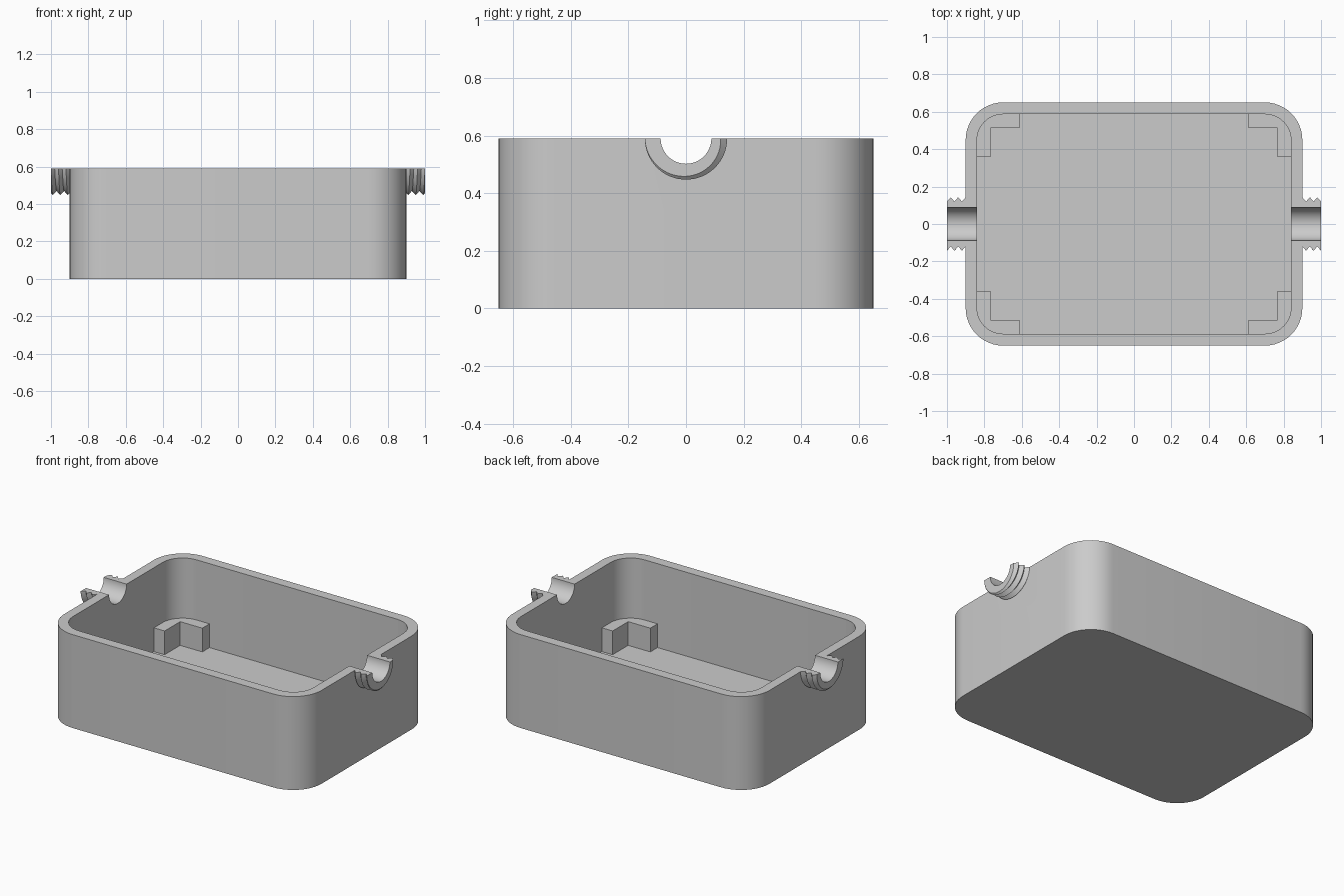
import bpy, bmesh, math

if "Cube" in bpy.data.objects:
    bpy.data.objects.remove(bpy.data.objects["Cube"], do_unlink=True)

HEIGHT, FLOOR, POST_TOP = 0.59, 0.06, 0.21
BORE, ROOT, CREST, PITCH = 0.088, 0.12, 0.143, 0.04

grey = bpy.data.materials.new("plain_grey")
grey.use_nodes = True
grey.diffuse_color = (0.6, 0.6, 0.6, 1)
grey.node_tree.nodes["Principled BSDF"].inputs["Base Color"].default_value = grey.diffuse_color


def make_object(name, bm):
    bmesh.ops.remove_doubles(bm, verts=bm.verts, dist=1e-5)
    bmesh.ops.recalc_face_normals(bm, faces=bm.faces)
    mesh = bpy.data.meshes.new(name)
    bm.to_mesh(mesh)
    bm.free()
    mesh.materials.append(grey)
    obj = bpy.data.objects.new(name, mesh)
    bpy.context.collection.objects.link(obj)
    return obj


def finish(obj):
    bpy.ops.object.select_all(action='DESELECT')
    obj.select_set(True)
    bpy.context.view_layer.objects.active = obj
    bpy.ops.object.shade_smooth_by_angle(angle=math.radians(30))


def mirror(obj, along_y):
    mod = obj.modifiers.new("mirror", 'MIRROR')
    mod.use_axis = (True, along_y, False)
    mod.use_clip = False
    mod.use_mirror_merge = False


def arc(cx, cy, r, start, steps=12):
    angles = [start + math.pi / 2 * i / steps for i in range(steps + 1)]
    return [(cx + r * math.cos(a), cy + r * math.sin(a)) for a in angles]


def rounded_rect(hx, hy, r):
    points = []
    for i, (sx, sy) in enumerate([(1, 1), (-1, 1), (-1, -1), (1, -1)]):
        points += arc(sx * (hx - r), sy * (hy - r), r, i * math.pi / 2)
    return points


def bridge(bm, a, b):
    for i in range(len(a)):
        j = (i + 1) % len(a)
        bm.faces.new((a[i], a[j], b[j], b[i]))


# Open box: outer wall, rim, inner wall and floor
bm = bmesh.new()
outer, inner = rounded_rect(0.9, 0.65, 0.2), rounded_rect(0.84, 0.587, 0.14)
loops = [[bm.verts.new((x, y, z)) for x, y in shape]
         for shape, z in [(outer, 0), (outer, HEIGHT), (inner, HEIGHT), (inner, FLOOR)]]
for a, b in zip(loops, loops[1:]):
    bridge(bm, a, b)
bm.faces.new(loops[0])
bm.faces.new(loops[-1])
box = make_object("box_shell", bm)

# Half-round notches through both end walls
bpy.ops.mesh.primitive_cylinder_add(vertices=64, radius=BORE, depth=3,
                                    location=(0, 0, HEIGHT), rotation=(0, math.pi / 2, 0))
cutter = bpy.context.object
cutter.name = "notch_cutter"
cutter.hide_render = True
cutter.data.materials.append(grey)
cut = box.modifiers.new("notches", 'BOOLEAN')
cut.operation, cut.solver, cut.object = 'DIFFERENCE', 'EXACT', cutter
bpy.context.view_layer.objects.active = box
bpy.ops.object.modifier_apply(modifier=cut.name)
bpy.data.objects.remove(cutter, do_unlink=True)
finish(box)

# L-shaped corner posts, set slightly into the walls
bm = bmesh.new()
profile = [(0.61, 0.607), (0.61, 0.515), (0.765, 0.515), (0.765, 0.36), (0.86, 0.36)]
profile += arc(0.70, 0.447, 0.16, 0)
low, high = [[bm.verts.new((x, y, z)) for x, y in profile] for z in (FLOOR - 0.02, POST_TOP)]
bridge(bm, low, high)
bm.faces.new(low)
bm.faces.new(high)
posts = make_object("corner_posts", bm)
mirror(posts, True)
finish(posts)

# Half-tube spouts with a helical thread
bm = bmesh.new()
STEPS, START, END = 32, 0.895, 1.0
sections = []
for i in range(STEPS + 1):
    turn = 0.5 * i / STEPS
    t = math.pi + 2 * math.pi * turn
    ring = []
    for k in range(-6, 2):
        x = min(END, max(START, END + PITCH * (k / 2 - turn)))
        phase = (x - END) / PITCH + turn
        height = abs(1 - 2 * (phase % 1))
        ring.append((x, ROOT + (CREST - ROOT) * height))
    ring += [(END, BORE), (START, BORE)]
    sections.append([bm.verts.new((x, r * math.cos(t), HEIGHT + r * math.sin(t)))
                     for x, r in ring])
for a, b in zip(sections, sections[1:]):
    bridge(bm, a, b)
bm.faces.new(sections[0])
bm.faces.new(sections[-1])
spouts = make_object("threaded_spouts", bm)
mirror(spouts, False)
finish(spouts)
